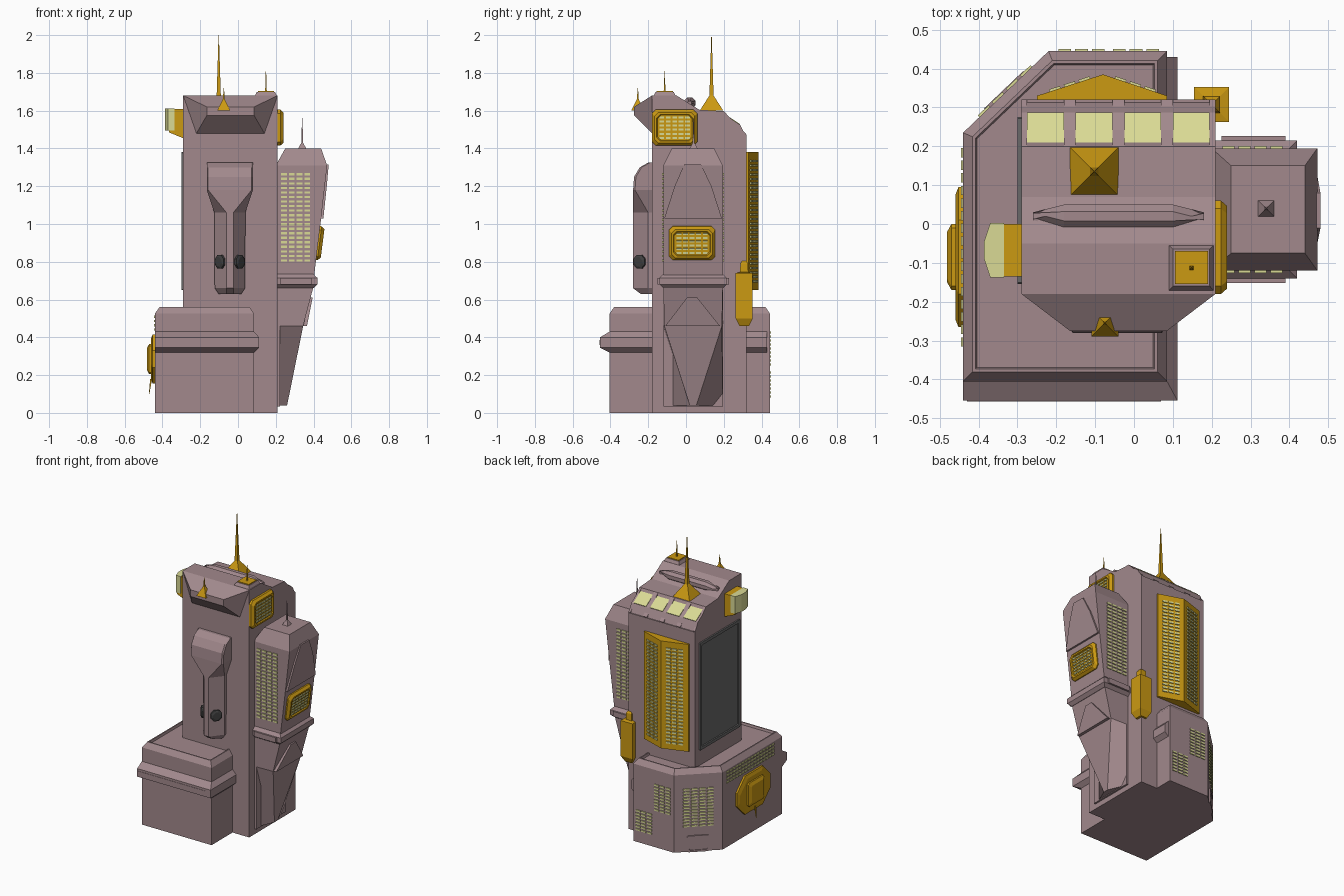
import bpy, bmesh
from mathutils import Vector as V

if "Cube" in bpy.data.objects:
    bpy.data.objects.remove(bpy.data.objects["Cube"])


def material(name, rgb):
    m = bpy.data.materials.new(name)
    m.diffuse_color = (*rgb, 1)
    m.use_nodes = True
    m.node_tree.nodes["Principled BSDF"].inputs["Base Color"].default_value = m.diffuse_color
    return m


WALL = material("wall", (0.36, 0.25, 0.265))
GOLD = material("gold", (0.60, 0.32, 0.006))
PALE = material("pale_glass", (0.70, 0.70, 0.30))
GREY = material("grey", (0.14, 0.14, 0.14))
DARK = material("dark", (0.05, 0.05, 0.05))
Z = (0, 0, 1)


def finish(name, bm, mat):
    bmesh.ops.recalc_face_normals(bm, faces=bm.faces)
    me = bpy.data.meshes.new(name)
    bm.to_mesh(me)
    bm.free()
    me.materials.append(mat)
    ob = bpy.data.objects.new(name, me)
    bpy.context.collection.objects.link(ob)


def add_loft(bm, rings):
    rows = [[bm.verts.new(p) for p in r] for r in rings]
    n = len(rows[0])
    for a, b in zip(rows, rows[1:]):
        for i in range(n):
            bm.faces.new((a[i], a[(i + 1) % n], b[(i + 1) % n], b[i]))
    bm.faces.new(rows[0])
    bm.faces.new(rows[-1])


def loft(name, rings, mat=WALL):
    bm = bmesh.new()
    add_loft(bm, rings)
    finish(name, bm, mat)


def rect(z, x0, x1, y0, y1):
    return [(x0, y0, z), (x1, y0, z), (x1, y1, z), (x0, y1, z)]


def box(name, x0, x1, y0, y1, z0, z1, mat=WALL):
    loft(name, [rect(z0, x0, x1, y0, y1), rect(z1, x0, x1, y0, y1)], mat)


def extrude_x(name, prof, x0, x1, mat=WALL):
    loft(name, [[(x, y, z) for y, z in prof] for x in (x0, x1)], mat)


def frame(c, u, v):
    c, u, v = V(c), V(u).normalized(), V(v).normalized()
    n = u.cross(v)
    return lambda a, b, d: c + u * a + v * b + n * d


def plate(name, c, u, v, w, h, ch, steps, mat):
    """Chamfer-cornered plate on a wall; steps are (depth, inset)."""
    f = frame(c, u, v)
    rings = []
    for d, i in steps:
        a, b = w / 2 - i, h / 2 - i
        p = [(a - ch, -b), (a, ch - b), (a, b - ch), (a - ch, b),
             (ch - a, b), (-a, b - ch), (-a, ch - b), (ch - a, -b)]
        rings.append([f(s, t, d) for s, t in p])
    loft(name, rings, mat)


def windows(name, c, u, v, w, h, cols, rows, fill=(0.75, 0.5), t=0.006):
    f = frame(c, u, v)
    bm = bmesh.new()
    pw, ph = w / cols, h / rows
    for i in range(cols):
        for j in range(rows):
            a, b = (i + .5) * pw - w / 2, (j + .5) * ph - h / 2
            s, r = pw * fill[0] / 2, ph * fill[1] / 2
            add_loft(bm, [[f(a + k * s, b + l * r, d) for k, l in
                           ((-1, -1), (1, -1), (1, 1), (-1, 1))] for d in (-.003, t)])
    finish(name, bm, PALE)


def antenna(name, x, y, z0, half, zmid, r, tip, mat=GOLD):
    loft(name, [rect(z, x - s, x + s, y - s, y + s)
                for z, s in ((z0, half), (zmid, r), (tip, 0.001))], mat)


def inset(poly, d, z):
    out = []
    for i, p in enumerate(poly):
        p, a, b = V(p), V(poly[i - 1]), V(poly[(i + 1) % len(poly)])
        e, g = (p - a).normalized(), (b - p).normalized()
        n, m = V((e.y, -e.x)), V((g.y, -g.x))
        q = p - (n + m) * (d / (1 + n.dot(m)))
        out.append((q.x, q.y, z))
    return out


# Main tower with stepped rear roof
extrude_x("tower", [(-.18, 0), (-.18, 1.68), (-.05, 1.68), (.07, 1.605), (.2, 1.597), (.21, 1.575),
                    (.287, 1.525), (.313, 1.47), (.32, 1.47), (.32, 0)], -.29, .21)
for i in range(5):
    w = .015 if i in (0, 4) else .03
    x0 = (-.29, -.18, -.055, .07, .195)[i]
    extrude_x("skylight_bar", [(.2, 1.597), (.32, 1.475), (.31, 1.46), (.2, 1.56)], x0, x0 + w)
for x in (-.275, -.15, -.025, .1):
    extrude_x("skylight_pane", [(.21, 1.579), (.287, 1.529), (.284, 1.52), (.208, 1.57)],
              x, x + .095, PALE)

# Nose overhang, roof vent and roof turret
loft("nose", [[(-.29, -.18, 1.68), (.21, -.18, 1.68), (.14, -.18, 1.48), (-.22, -.18, 1.48)],
              [(-.165, -.275, 1.62), (.085, -.275, 1.62), (.085, -.275, 1.575), (-.165, -.275, 1.575)]])
plate("roof_vent", (-.26, .02, 1.64), (0, 1, 0), Z, .06, .06, .018,
      [(.0, .02), (.08, 0), (.36, 0), (.44, .02)], WALL)
loft("roof_turret", [rect(1.62, .085, .21, -.177, -.05), rect(1.67, .085, .21, -.177, -.05),
                     rect(1.70, .1, .195, -.16, -.065)])
box("turret_pad", .105, .19, -.155, -.07, 1.69, 1.705, GOLD)

# Antennas
antenna("spire", -.102, .135, 1.6, .0625, 1.68, .011, 2.0)
antenna("turret_antenna", .148, -.113, 1.70, .006, 1.71, .004, 1.81)
antenna("nose_antenna", -.075, -.255, 1.60, .035, 1.66, .005, 1.72)
antenna("annex_antenna", .34, .04, 1.39, .026, 1.43, .005, 1.56, WALL)

# Front column: wide head narrowing to a ridge, with two knobs
rings = []
for z, o, n, yf in ((.63, .06, .018, -.24), (.66, .08, .018, -.28), (1.06, .082, .018, -.28),
                    (1.18, .122, .115, -.28), (1.25, .122, .115, -.275), (1.30, .122, .115, -.245),
                    (1.325, .122, .115, -.2)):
    c, ym = -.043, max(yf + .02, -.2) if n < .1 else yf + .01
    rings.append([(c - o, -.17, z), (c - o, ym, z), (c - n, yf, z),
                  (c + n, yf, z), (c + o, ym, z), (c + o, -.17, z)])
loft("front_column", rings)
for s in (-1, 1):
    plate("column_knob", (-.043 + s * .047, -.242, .8), (.61, s * .79, 0), Z, .072, .072, .02,
          [(-.01, 0), (.012, 0), (.018, .01)], DARK)

# Podium with cut rear corner, recessed roof and belt bulge
plan = [(-.44, -.405), (.085, -.405), (.085, .445), (-.22, .445), (-.44, .235)]
loft("podium", [inset(plan, d, z) for d, z in
                ((0, 0), (0, .525), (.024, .56), (.032, .56), (.036, .545))])
for nm, y0, y1, out in (("front_belt", -.405, -.18, .05), ("rear_belt", .25, .43, 0)):
    loft(nm, [rect(z, -.44 if out else -.05, .085 + k * .027, y0 - k * out, y1)
              for z, k in ((.32, 0), (.345, 1), (.40, 1), (.43, 0))])
box("front_belt_strip", -.43, .07, -.457, -.44, .36, .385)

# Podium windows, door and gold octagon hatch
CU = (-.723, -.69, 0)
windows("corner_windows", (-.33, .34, .30), CU, Z, .2, .27, 4, 13)
plate("corner_door", (-.33, .34, .055), CU, Z, .14, .11, .008,
      [(0, 0), (.008, 0), (.008, .012), (.002, .012)], WALL)
windows("rear_windows_high", (-.135, .445, .34), (-1, 0, 0), Z, .13, .19, 3, 9)
windows("rear_windows_low", (.005, .445, .15), (-1, 0, 0), Z, .13, .15, 3, 7)
windows("side_windows", (-.44, -.06, .475), (0, -1, 0), Z, .52, .09, 16, 4)
LU = (0, -1, 0)
plate("hatch", (-.44, -.085, .285), LU, Z, .36, .26, .085, [(-.01, 0), (.012, 0), (.02, .02)], GOLD)
plate("hatch_box", (-.44, -.085, .285), LU, Z, .17, .16, .01, [(0, 0), (.03, 0), (.041, .02)], GOLD)
loft("hatch_rod", [rect(.18, -.465, -.455, -.09, -.08), rect(.10, -.472, -.469, -.086, -.083)], GOLD)

# Side annex: flared upper block, belt and tapering keel
loft("annex", [rect(.70, .2, .40, -.12, .195), rect(1.03, .2, .44, -.12, .195),
               rect(1.31, .2, .472, -.12, .195), rect(1.40, .25, .44, -.075, .15)])
loft("annex_arch", [rect(1.03, .4, .452, -.115, .19), rect(1.2, .4, .47, -.06, .135),
                    rect(1.315, .4, .48, -.01, .08)])
loft("annex_belt", [rect(z, .2, .40 + k, -.12 - k, .195 + k)
                    for z, k in ((.66, 0), (.68, .02), (.715, .02), (.735, 0))])
for y in (-.14, .215):
    box("belt_bar", .225, .39, y - .012, y + .012, .68, .715)
loft("annex_keel", [[(.2, -.12, z), (x, a, z), (x, b, z), (.2, .195, z)] for z, x, a, b in
                    ((.67, .40, -.12, .195), (.46, .345, -.115, .19), (.04, .26, .02, .055))])
loft("keel_arch", [rect(.46, .3, .365, -.11, .18), rect(.61, .3, .395, .005, .06)])
box("annex_back_plate", .2, .222, -.12, .195, .035, .67)
windows("annex_front_windows", (.305, -.12, 1.035), (1, 0, 0), Z, .165, .48, 4, 20)
windows("annex_rear_windows", (.305, .195, 1.035), (-1, 0, 0), Z, .165, .48, 4, 20)

# Gold framed window boxes on the right side
for nm, c, v, w, h in (("upper_gold_box", (.21, -.06, 1.51), Z, .24, .19),
                       ("annex_gold_box", (.418, .032, .90), (.13, 0, 1), .245, .18)):
    plate(nm, c, (0, 1, 0), v, w, h, .02,
          [(-.02, 0), (.014, 0), (.03, .014), (.03, .024), (.023, .028)], GOLD)
    p = frame(c, (0, 1, 0), v)(0, 0, .023)
    windows(nm + "_windows", p, (0, 1, 0), v, w - .07, h - .06, 5, 6)

# Rear gold bay with two slanted window faces
bay = [(-.25, .31), (-.25, .33), (-.08, .385), (.085, .33), (.085, .31)]
loft("rear_bay", [[(x, y, z) for x, y in bay] for z in (.65, 1.38)], GOLD)
for x, u in ((-.165, (-.17, -.055, 0)), (.0025, (-.165, .055, 0))):
    windows("bay_windows", (x, .3575, 1.015), u, Z, .12, .66, 3, 28)

# Grey screen on the left wall
plate("side_screen", (-.29, .06, 1.015), LU, Z, .43, .73, .004,
      [(-.01, 0), (.01, 0), (.01, .02), (.005, .024)], GREY)

# Left lookout pod with bowed glass end
loft("lookout_pod", [[(x, -.135, b), (x, 0, b), (x, 0, 1.61), (x, -.135, 1.61)]
                     for x, b in ((-.28, 1.45), (-.365, 1.485))], GOLD)
glass = [(-.335, -.1375), (-.335, -.0675), (-.335, .0025), (-.37, .0025), (-.386, -.045),
         (-.386, -.09), (-.37, -.1375)]
loft("lookout_glass", [[(x, y, z) for x, y in glass] for z in (1.495, 1.612)], PALE)

# Gold tank on the rear right corner
loft("corner_tank", [rect(z, .2 - s, .2 + s, .308 - s, .308 + s) for z, s in
                     ((.46, .025), (.50, .045), (.74, .045), (.745, .022), (.79, .02), (.81, .006))],
     GOLD)
